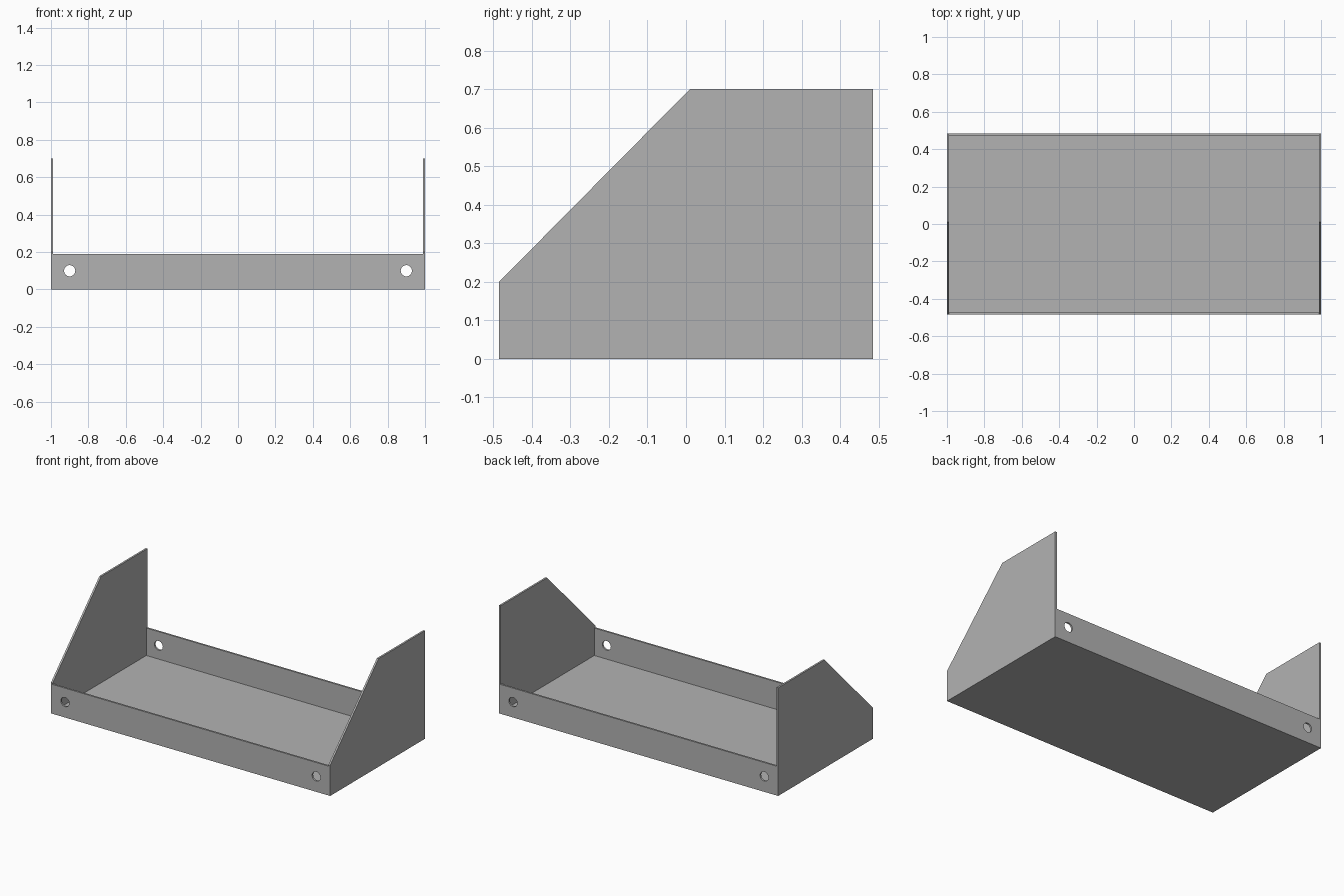
import bpy
import bmesh
from math import radians
from mathutils import Matrix

if "Cube" in bpy.data.objects:
    bpy.data.objects.remove(bpy.data.objects["Cube"], do_unlink=True)

HALF_W, HALF_D, SHEET = 1.0, 0.485, 0.012
LIP_H, SIDE_H, SIDE_FRONT_H = 0.19, 0.70, 0.20
HOLE_X, HOLE_Z, HOLE_R = 0.9, 0.1, 0.03
INNER_W = HALF_W - SHEET

grey = bpy.data.materials.new("sheet_grey")
grey.use_nodes = True
colour = (0.45, 0.45, 0.45, 1)
grey.diffuse_color = colour
grey.node_tree.nodes["Principled BSDF"].inputs["Base Color"].default_value = colour


def add_object(name, bm):
    bmesh.ops.recalc_face_normals(bm, faces=bm.faces)
    mesh = bpy.data.meshes.new(name)
    bm.to_mesh(mesh)
    bm.free()
    mesh.materials.append(grey)
    obj = bpy.data.objects.new(name, mesh)
    bpy.context.collection.objects.link(obj)
    return obj


def box(name, lo, hi):
    bm = bmesh.new()
    size = [b - a for a, b in zip(lo, hi)]
    centre = [(a + b) / 2 for a, b in zip(lo, hi)]
    bmesh.ops.create_cube(bm, size=1, matrix=Matrix.Translation(centre) @ Matrix.Diagonal((*size, 1)))
    return add_object(name, bm)


def side_panel(name, x):
    # Upright end plate with a sloping front corner
    profile = [(-HALF_D, 0), (HALF_D, 0), (HALF_D, SIDE_H), (0.01, SIDE_H), (-HALF_D, SIDE_FRONT_H)]
    bm = bmesh.new()
    face = bm.faces.new([bm.verts.new((x, y, z)) for y, z in profile])
    grown = bmesh.ops.extrude_face_region(bm, geom=[face])["geom"]
    verts = [g for g in grown if isinstance(g, bmesh.types.BMVert)]
    bmesh.ops.translate(bm, verts=verts, vec=(SHEET, 0, 0))
    return add_object(name, bm)


# Floor and end plates
box("floor_panel", (-INNER_W, SHEET - HALF_D, 0), (INNER_W, HALF_D - SHEET, SHEET))
side_panel("left_side", INNER_W)
side_panel("right_side", -HALF_W)

# Front and back lips
lips = [
    box("front_lip", (-INNER_W, -HALF_D, 0), (INNER_W, SHEET - HALF_D, LIP_H)),
    box("back_lip", (-INNER_W, HALF_D - SHEET, 0), (INNER_W, HALF_D, LIP_H)),
]

# Round screw holes through both lips
bm = bmesh.new()
for x in (-HOLE_X, HOLE_X):
    bmesh.ops.create_cone(
        bm, cap_ends=True, segments=32, radius1=HOLE_R, radius2=HOLE_R, depth=2,
        matrix=Matrix.Translation((x, 0, HOLE_Z)) @ Matrix.Rotation(radians(90), 4, "X"))
cutter = add_object("hole_cutter", bm)
cutter.hide_render = True

for lip in lips:
    cut = lip.modifiers.new("screw_holes", "BOOLEAN")
    cut.operation = "DIFFERENCE"
    cut.solver = "EXACT"
    cut.object = cutter
    bpy.ops.object.select_all(action="DESELECT")
    bpy.context.view_layer.objects.active = lip
    lip.select_set(True)
    bpy.ops.object.modifier_apply(modifier=cut.name)
    bpy.ops.object.shade_smooth_by_angle(angle=radians(30))

bpy.data.objects.remove(cutter, do_unlink=True)
